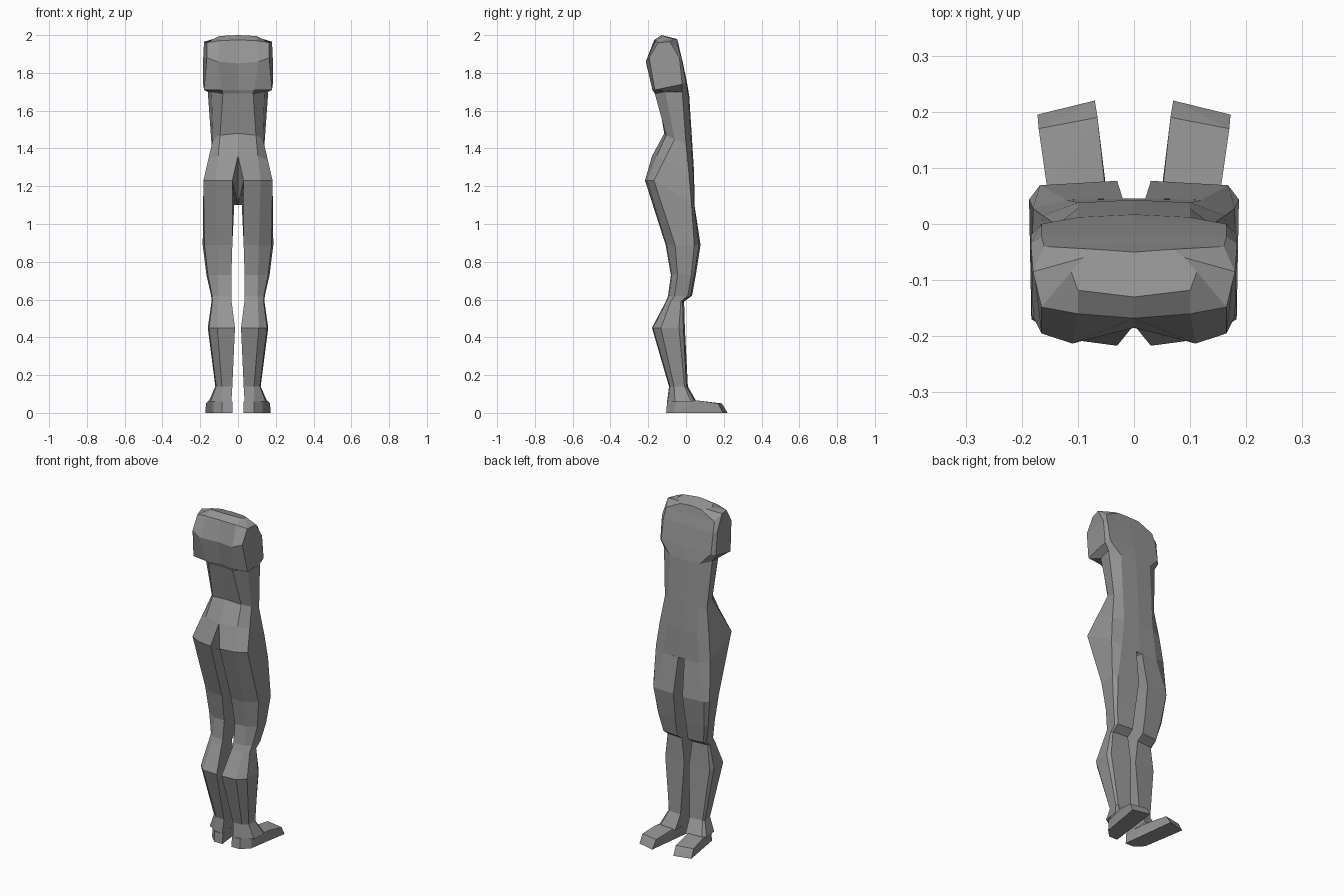
import bpy
import bmesh
from mathutils import Vector

cube = bpy.data.objects.get("Cube")
if cube:
    bpy.data.objects.remove(cube, do_unlink=True)

grey = bpy.data.materials.new("plain_grey")
grey.use_nodes = True
colour = (0.3, 0.3, 0.3, 1)
grey.diffuse_color = colour
grey.node_tree.nodes["Principled BSDF"].inputs["Base Color"].default_value = colour


def finish(name, bm):
    """Clean the half mesh, then mirror it across the body's midline."""
    bmesh.ops.remove_doubles(bm, verts=bm.verts, dist=0.0005)
    bmesh.ops.recalc_face_normals(bm, faces=bm.faces)
    mesh = bpy.data.meshes.new(name)
    bm.to_mesh(mesh)
    bm.free()
    mesh.materials.append(grey)
    obj = bpy.data.objects.new(name, mesh)
    bpy.context.collection.objects.link(obj)
    mirror = obj.modifiers.new("mirror", "MIRROR")
    mirror.use_axis[0] = True
    mirror.merge_threshold = 0.001
    return obj


def add_ring(bm, points):
    return [bm.verts.new(p) for p in points]


def half_ring(bm, spine, back, flank, side, front, middle, inner=None):
    """Half a torso section; spine and middle lie on the midline."""
    spine = (0, *spine)
    middle = (0, *middle)
    return add_ring(bm, [spine, inner or spine, back, flank, side, front, middle])


def leg_ring(bm, z, inner, mid, outer, back, front):
    """A six sided leg section with bevelled outer corners."""
    depth = front - back
    bevel = (outer - mid) * 0.25
    return add_ring(bm, [
        (inner, back, z),
        (mid, back + 0.005, z),
        (outer - bevel / 2, back + depth * 0.27, z),
        (outer, front - depth * 0.18, z),
        (outer - bevel, front - 0.008, z),
        (inner, front, z),
    ])


def bridge(bm, rings, closed):
    for upper, lower in zip(rings, rings[1:]):
        count = len(upper)
        for i in range(count if closed else count - 1):
            j = (i + 1) % count
            bm.faces.new((upper[i], upper[j], lower[j], lower[i]))


bm = bmesh.new()

# Neck stump, shoulders and chest
neck = half_ring(bm, spine=(-.13, 2), back=(.1, -.118, 1.995),
                 flank=(.112, -.085, 1.985), side=(.09, -.06, 1.98),
                 front=(.07, -.045, 1.975), middle=(-.05, 1.98))
shoulder = half_ring(bm, spine=(-.168, 1.975), back=(.1, -.16, 1.97),
                     flank=(.165, -.148, 1.96), side=(.18, -.085, 1.965),
                     front=(.16, -.04, 1.93), middle=(-.035, 1.93))
blade = half_ring(bm, spine=(-.185, 1.85), back=(.11, -.213, 1.86),
                  flank=(.165, -.195, 1.88), side=(.184, -.035, 1.88),
                  front=(.165, -.022, 1.87), middle=(-.02, 1.87))
armpit = half_ring(bm, spine=(-.16, 1.71), back=(.085, -.178, 1.71),
                   flank=(.18, -.165, 1.71), side=(.184, -.02, 1.74),
                   front=(.165, 0, 1.75), middle=(.005, 1.75))
ribs = half_ring(bm, spine=(-.152, 1.69), back=(.08, -.165, 1.69),
                 flank=(.14, -.11, 1.7), side=(.16, -.02, 1.7),
                 front=(.1, .012, 1.68), middle=(.017, 1.68))

# Waist and hips
waist = half_ring(bm, spine=(-.115, 1.48), back=(.095, -.105, 1.47),
                  flank=(.132, -.06, 1.45), side=(.14, 0, 1.42),
                  front=(.1, .028, 1.43), middle=(.033, 1.43))
hips = half_ring(bm, spine=(-.18, 1.36), back=(.105, -.155, 1.36),
                 flank=(.158, -.115, 1.34), side=(.163, .015, 1.27),
                 front=(.1, .038, 1.27), middle=(.043, 1.27))
seat = half_ring(bm, spine=(-.03, 1.1), inner=(.03, -.217, 1.23),
                 back=(.12, -.205, 1.23), flank=(.183, -.17, 1.23),
                 side=(.18, .028, 1.12), front=(.12, .043, 1.1),
                 middle=(.045, 1.1))
bridge(bm, [neck, shoulder, blade, armpit, ribs, waist, hips, seat], False)
bm.faces.new([neck[0]] + neck[2:])

# Crotch and leg, sharing the lower edge of the hips
groin = bm.verts.new((.02, .045, 1.1))
bm.faces.new((seat[0], seat[1], groin, seat[6]))
thigh_top = seat[1:6] + [groin]
leg = [
    thigh_top,
    leg_ring(bm, .89, inner=.03, mid=.11, outer=.187, back=-.108, front=.077),
    leg_ring(bm, .73, inner=.035, mid=.106, outer=.167, back=-.08, front=.052),
    leg_ring(bm, .62, inner=.035, mid=.104, outer=.142, back=-.095, front=.032),
    leg_ring(bm, .59, inner=.034, mid=.105, outer=.14, back=-.107, front=-.01),
    leg_ring(bm, .45, inner=.016, mid=.11, outer=.16, back=-.18, front=-.006),
    leg_ring(bm, .14, inner=.03, mid=.085, outer=.12, back=-.09, front=.01),
    leg_ring(bm, .06, inner=.035, mid=.085, outer=.155, back=-.1, front=.055),
]
bridge(bm, leg, True)
finish("body", bm)

# Feet, turned slightly outwards, with a sloping toe end
foot = bmesh.new()
heel = [Vector((.03, -.105, 0)), Vector((.085, -.105, 0)), Vector((.13, -.06, 0))]
rise = Vector((0, .005, .06))
add_ring(foot, heel + [p + rise for p in heel])
add_ring(foot, [(.05, .05, .065), (.155, .065, .065)])
add_ring(foot, [(.065, .19, .05), (.17, .17, .05)])
add_ring(foot, [(.07, .22, 0), (.172, .195, 0)])
bmesh.ops.convex_hull(foot, input=foot.verts)
bmesh.ops.dissolve_limit(foot, angle_limit=0.05, verts=foot.verts, edges=foot.edges)
finish("feet", foot)
